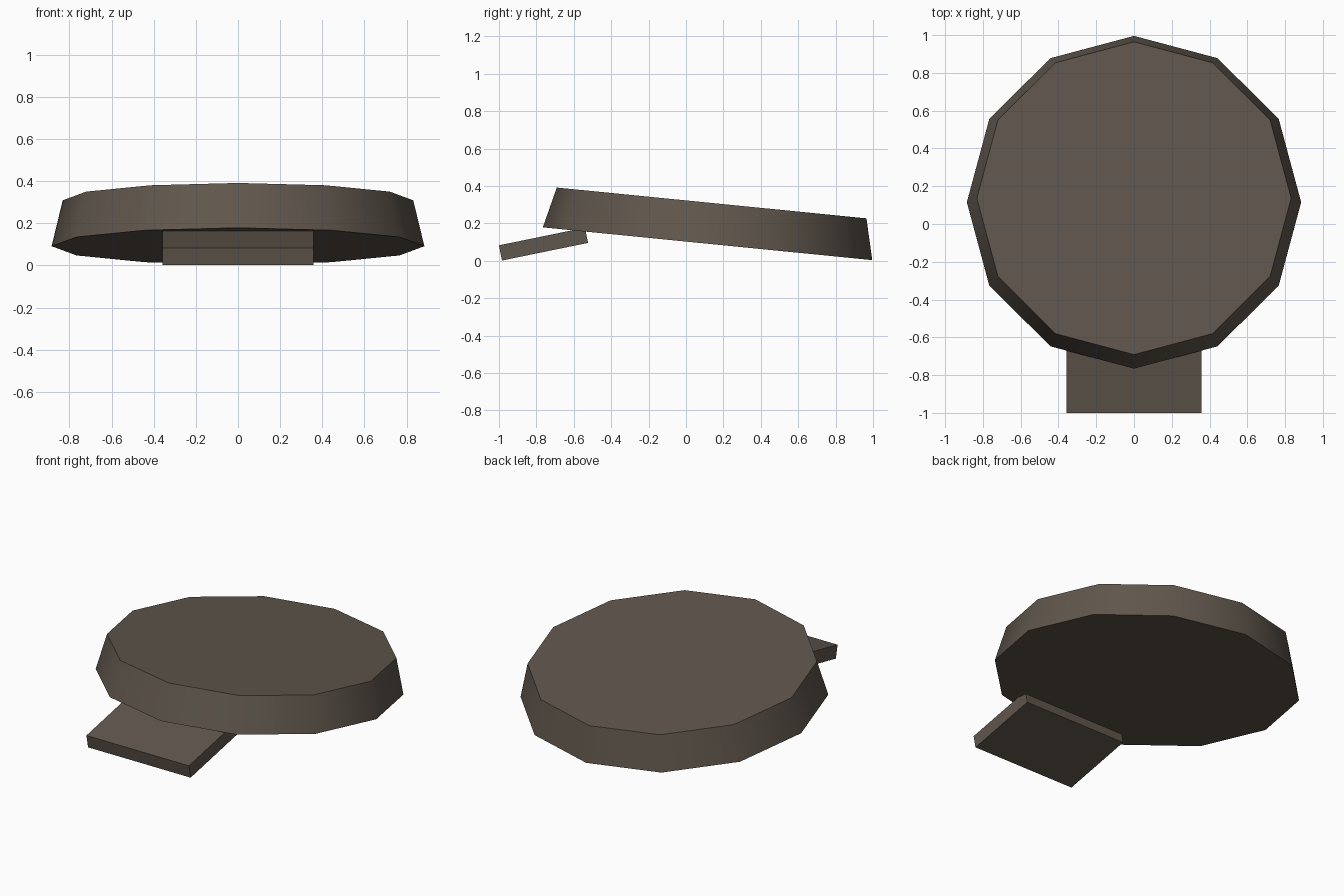
import bpy
from math import radians

cube = bpy.data.objects.get("Cube")
if cube:
    bpy.data.objects.remove(cube, do_unlink=True)

# Single flat colour
brown = bpy.data.materials.new("dark_grey_brown")
brown.use_nodes = True
colour = (0.118, 0.095, 0.074, 1)
brown.diffuse_color = colour
brown.node_tree.nodes["Principled BSDF"].inputs["Base Color"].default_value = colour


def finish(name, tilt):
    part = bpy.context.object
    part.name = name
    part.rotation_euler.x = radians(tilt)
    part.data.materials.append(brown)
    return part


# Tapered twelve-sided cap, tipped down towards the back
bpy.ops.mesh.primitive_cone_add(vertices=12, radius1=0.885, radius2=0.832,
                                depth=0.219, location=(0, 0.126, 0.2))
finish("cap_crown", -5.68)
bpy.ops.object.shade_smooth_by_angle(angle=radians(40))

# Flat brim, sloping down to the front
bpy.ops.mesh.primitive_cube_add(size=1, location=(0, -0.762, 0.089))
brim = finish("cap_brim", 11.6)
brim.scale = (0.716, 0.47, 0.083)
